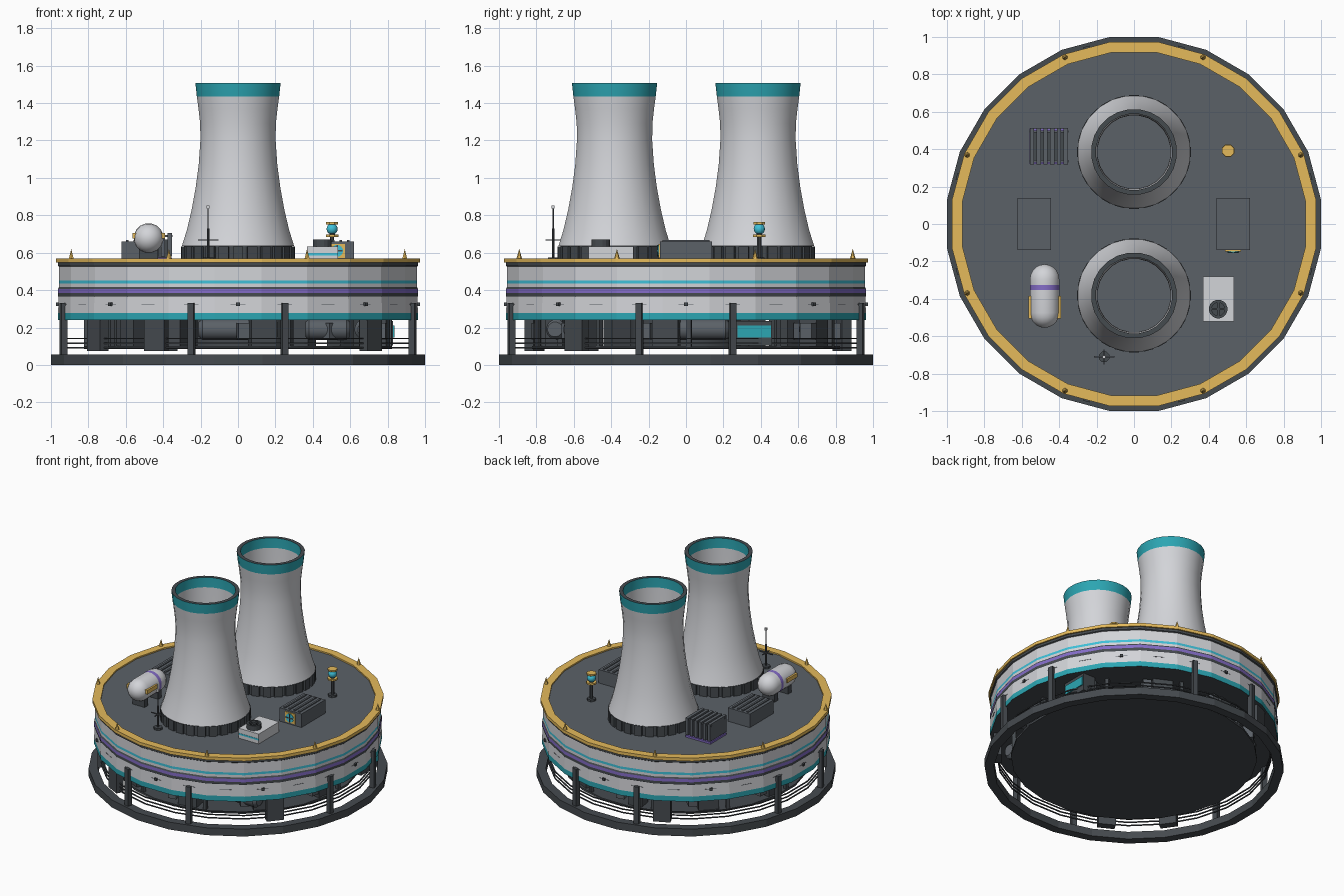
import bpy, bmesh, math
from math import sin, cos, pi, radians
from mathutils import Matrix

if "Cube" in bpy.data.objects:
    bpy.data.objects.remove(bpy.data.objects["Cube"])


def material(name, rgb):
    m = bpy.data.materials.new(name)
    m.use_nodes = True
    m.diffuse_color = (*rgb, 1)
    m.node_tree.nodes["Principled BSDF"].inputs["Base Color"].default_value = (*rgb, 1)
    return m


LIGHT = material("light grey", (0.65, 0.66, 0.69))
SLATE = material("slate", (0.105, 0.12, 0.137))
DARK = material("dark steel", (0.06, 0.069, 0.078))
TEAL = material("teal", (0.025, 0.38, 0.45))
CYAN = material("cyan", (0.05, 0.53, 0.69))
PURPLE = material("purple", (0.23, 0.15, 0.57))
GOLD = material("gold", (0.78, 0.49, 0.105))


def finish(name, bm, mats, smooth=False):
    bmesh.ops.recalc_face_normals(bm, faces=bm.faces[:])
    me = bpy.data.meshes.new(name)
    bm.to_mesh(me)
    bm.free()
    for m in mats:
        me.materials.append(m)
    ob = bpy.data.objects.new(name, me)
    bpy.context.collection.objects.link(ob)
    if smooth:
        bpy.ops.object.select_all(action='DESELECT')
        bpy.context.view_layer.objects.active = ob
        ob.select_set(True)
        bpy.ops.object.shade_smooth_by_angle(angle=radians(32))
    return ob


def lathe(name, profile, mats, at=(0, 0, 0), n=24, smooth=False, closed=False, turn=None):
    """Spin (radius, height) points; one material, or one per profile segment."""
    bm = bmesh.new()
    rows = []
    for r, z in profile:
        if r == 0:
            rows.append([bm.verts.new((0, 0, z))] * n)
        else:
            rows.append([bm.verts.new((r * cos(2 * pi * (k + .5) / n),
                                       r * sin(2 * pi * (k + .5) / n), z)) for k in range(n)])
    if closed:
        rows.append(rows[0])
    palette = list(dict.fromkeys(mats))
    for s in range(len(rows) - 1):
        a, b = rows[s], rows[s + 1]
        for k in range(n):
            j = (k + 1) % n
            corners = list(dict.fromkeys([a[k], a[j], b[j], b[k]]))
            if len(corners) > 2:
                f = bm.faces.new(corners)
                f.material_index = palette.index(mats[s % len(mats)])
    if turn:
        bm.transform(turn)
    bm.transform(Matrix.Translation(at))
    return finish(name, bm, palette, smooth)


def rod(name, r, z0, z1, mat, x=0, y=0, n=12):
    return lathe(name, [(0, z0), (r, z0), (r, z1), (0, z1)], [mat], (x, y, 0), n, True)


def ring(name, r0, r1, z0, z1, mat, at=(0, 0, 0), n=24):
    return lathe(name, [(r0, z0), (r1, z0), (r1, z1), (r0, z1)], [mat], at, n, closed=True)


def box(name, centre, size, mat, angle=0, pivot=(0, 0, 0)):
    """Box at an offset from a pivot, turned about the pivot's upright axis."""
    bm = bmesh.new()
    bmesh.ops.create_cube(bm, size=1, matrix=Matrix.Translation(centre) @ Matrix.Diagonal((*size, 1)))
    bm.transform(Matrix.Translation(pivot) @ Matrix.Rotation(angle, 4, 'Z'))
    return finish(name, bm, [mat])


def arc(r, steps):
    """Half circle from the lower to the upper pole, as profile points."""
    mid = [(r * sin(pi * i / steps), -r * cos(pi * i / steps)) for i in range(1, steps)]
    return [(0, -r)] + mid + [(0, r)]


ALONG_X = Matrix.Rotation(pi / 2, 4, 'Y')
ALONG_Y = Matrix.Rotation(pi / 2, 4, 'X')

# Open ground ring, lower deck and railings
ring("base_ring", 0.945, 1.008, 0, 0.055, DARK)
lathe("lower_deck", [(0, .085), (.83, .085), (.83, .1), (0, .1)], [DARK])
for i in range(3):
    ring("railing", 0.92, 0.928, 0.088 + i * .025, 0.095 + i * .025, DARK)

# Striped outer wall with the roof deck
wall = [(0, .24, DARK), (.97, .24, TEAL), (.97, .278, LIGHT), (.968, .365, DARK), (.97, .368, DARK),
        (.97, .385, PURPLE), (.97, .407, DARK), (.965, .417, LIGHT), (.965, .435, CYAN), (.965, .452, LIGHT),
        (.965, .525, DARK), (.972, .53, DARK), (.972, .548, SLATE), (.93, .56, SLATE), (0, .56, SLATE)]
lathe("outer_wall", [(r, z) for r, z, m in wall], [m for r, z, m in wall][:-1])
ring("roof_rim", 0.925, 0.982, 0.547, 0.57, GOLD)

# Panel seams, support pillars in pairs, wall lamps and rim spikes
for k in range(24):
    box("panel_seam", (.9595, 0, .325), (.006, .08, .003), SLATE, k * pi / 12)
for quarter in range(4):
    for a in (15, 75):
        box("support_pillar", (.965, 0, .19), (.035, .035, .28), DARK, radians(quarter * 90 + a))
for k in range(8):
    box("wall_lamp", (.963, 0, .325), (.02, .02, .018), DARK, k * pi / 4)
    t = (k + .5) * pi / 4
    lathe("rim_spike", [(0, .565), (.016, .565), (0, .62)], [GOLD], (.965 * cos(t), .965 * sin(t), 0), 6)

# Machinery between the decks
for a in (-39.5, -118.3, -144.6, 115):
    box("buttress_cabinet", (.92, 0, .157), (.055, .12, .166), DARK, radians(a))
for k in range(10):
    t = radians(k * 36 + 28)
    box("machine_cabinet", (.76, 0, .165), (.1, .1 + .04 * (k % 2), .15), DARK, t)
    box("cabinet_pipe", (.8, .13, .17), (.025, .025, .15), DARK, t)
    box("pipe_elbow", (.78, -.11, .18), (.07, .06, .09), SLATE, t)
for x, y, length, turn in ((0, -.7, .42, ALONG_X), (.48, -.6, .24, ALONG_X), (-.02, .66, .42, ALONG_X),
                           (.68, .05, .36, ALONG_Y), (-.68, 0, .36, ALONG_Y)):
    h = length / 2
    lathe("process_tank", [(0, -h), (.04, -h), (.057, -h + .02), (.057, h - .02), (.04, h), (0, h)],
          [SLATE], (x, y, .19), 16, True, turn=turn)
rod("reactor_core", .3, .09, .24, DARK, n=24)
box("control_console", (.78, .36, .17), (.1, .2, .13), DARK)
box("console_screen", (.833, .365, .178), (.008, .18, .065), TEAL)

# Cooling towers: thick-lipped hollow shells on ribbed skirts
outer = [(.303, .635), (.276, .72), (.25, .83), (.228, .95), (.212, 1.07), (.203, 1.2),
         (.204, 1.29), (.213, 1.37), (.222, 1.435), (.23, 1.508)]
inner = [(.204, 1.508), (.204, 1.435), (.198, 1.32), (.196, 1.2)] + [(r - .013, z) for r, z in outer[4::-1]]
skins = [LIGHT] * 8 + [TEAL, DARK, TEAL] + [LIGHT] * 7
for y in (-.382, .385):
    lathe("cooling_tower", outer + inner, skins, (0, y, 0), 24, True)
    ring("tower_skirt", .24, .292, .56, .637, DARK, (0, y, 0))
    for k in range(24):
        box("skirt_rib", (.291, 0, .597), (.026, .055, .075), DARK, k * pi / 12, (0, y, 0))

# Twin roof housings with shallow ribs
for x in (-.533, .53):
    box("roof_housing", (x, 0, .61), (.18, .28, .1), SLATE)
    for i in range(4):
        box("housing_slat", (x - .06 + i * .04, 0, .663), (.014, .25, .008), SLATE)
box("fan_panel", (.53, -.143, .61), (.085, .008, .075), GOLD)
lathe("fan_disc", [(0, 0), (.032, 0), (.032, .006), (0, .006)], [CYAN], (.53, -.146, .61), 12, turn=ALONG_Y)
for a in ((.06, .004, .008), (.008, .004, .06)):
    box("fan_blade", (.53, -.153, .61), a, DARK)

# Finned radiator
box("radiator_plate", (-.455, .415, .567), (.205, .19, .014), PURPLE)
box("radiator_block", (-.455, .415, .62), (.19, .15, .1), DARK)
for i in range(6):
    box("radiator_fin", (-.545 + i * .036, .415, .642), (.022, .195, .125), SLATE)
for y in (.335, .495):
    box("radiator_bar", (-.455, y, .69), (.21, .012, .012), SLATE)

# Capsule tank in its cradle
TANK = (-.478, -.385, .678)
ends = arc(.08, 10)
body = [(r, z - .09) for r, z in ends[:6]] + [(.08, -.06), (.08, -.032)] + [(r, z + .09) for r, z in ends[5:]]
lathe("storage_tank", body, [LIGHT] * 6 + [PURPLE] + [LIGHT] * 6, TANK, 16, True, turn=ALONG_Y)
for side in (-1, 1):
    box("tank_rail", (TANK[0] + side * .077, -.445, .69), (.02, .12, .03), GOLD)
    box("tank_saddle", (TANK[0], TANK[1] + side * .08, .6), (.1, .04, .08), DARK)

# Pale ventilation unit
box("vent_unit", (.452, -.4, .596), (.165, .24, .075), LIGHT)
box("vent_front_stripe", (.452, -.52, .592), (.165, .004, .012), CYAN)
ring("vent_collar", .035, .05, .63, .67, DARK, (.45, -.455, 0), 16)
rod("vent_hub", .04, .63, .645, DARK, .45, -.455, 16)
for s in ((.085, .012, .008), (.012, .085, .008)):
    box("vent_grille", (.45, -.455, .66), s, DARK)

# Signal beacon
for r, z0, z1, m in ((.03, .56, .575, DARK), (.012, .57, .69, DARK), (.036, .685, .697, GOLD),
                     (.016, .69, .71, DARK), (.034, .752, .764, GOLD)):
    rod("beacon_stand", r, z0, z1, m, .503, .392, 8)
lathe("beacon_lamp", arc(.03, 10), [CYAN], (.503, .392, .727), 14, True)

# Antenna mast
rod("mast_base", .03, .56, .575, DARK, -.16, -.71, 8)
rod("mast_lower", .007, .57, .73, DARK, -.16, -.71, 8)
rod("mast_upper", .004, .72, .84, SLATE, -.16, -.71, 6)
box("mast_tip", (-.16, -.71, .845), (.016, .016, .016), LIGHT)
for s in ((.11, .007, .007), (.007, .08, .007)):
    box("mast_arm", (-.16, -.71, .668), s, SLATE)
